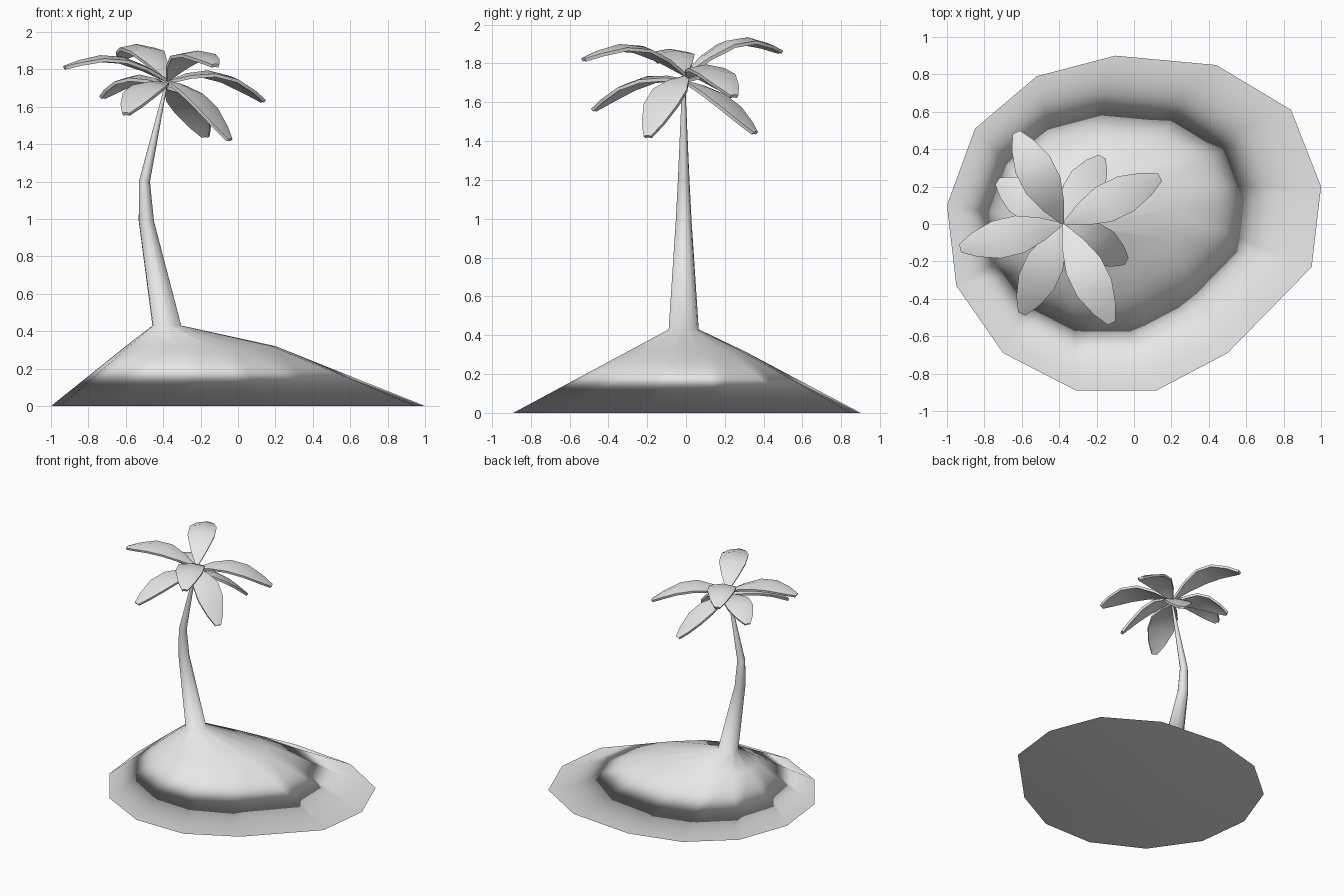
import bpy
import bmesh
import math
from mathutils import Vector

cube = bpy.data.objects.get("Cube")
if cube:
    bpy.data.objects.remove(cube, do_unlink=True)

# Single pale material
pale_grey = bpy.data.materials.new("pale_grey")
pale_grey.use_nodes = True
colour = (0.8, 0.8, 0.8, 1)
pale_grey.diffuse_color = colour
for node in pale_grey.node_tree.nodes:
    if node.type == "BSDF_PRINCIPLED":
        node.inputs["Base Color"].default_value = colour


def make_object(name, bm, sharp_angle=None):
    """Turn a bmesh into a smooth shaded, coloured object."""
    bmesh.ops.recalc_face_normals(bm, faces=bm.faces[:])
    mesh = bpy.data.meshes.new(name)
    bm.to_mesh(mesh)
    bm.free()
    mesh.materials.append(pale_grey)
    mesh.shade_smooth()
    if sharp_angle:
        mesh.set_sharp_from_angle(angle=math.radians(sharp_angle))
    obj = bpy.data.objects.new(name, mesh)
    bpy.context.scene.collection.objects.link(obj)
    return obj


def bridge(bm, lower, upper):
    """Join two equal closed rings of vertices with quads."""
    count = len(lower)
    for i in range(count):
        j = (i + 1) % count
        bm.faces.new((lower[i], lower[j], upper[j], upper[i]))


# Island and trunk: one loft from the irregular shore up to the treetop
shore = [(-0.1, 0.9), (-0.52, 0.79), (-0.85, 0.51), (-1, 0.1), (-0.95, -0.33),
         (-0.7, -0.69), (-0.31, -0.89), (0.12, -0.89), (0.5, -0.69),
         (0.95, -0.23), (1, 0.2), (0.84, 0.61), (0.44, 0.85)]
# Trunk sections: centre x, height, radius
trunk = [(-0.38, 0.43, 0.078), (-0.49, 0.99, 0.041),
         (-0.5, 1.2, 0.03), (-0.388, 1.7, 0.008)]
trunk_y = -0.012

sections = [[(x, y, 0) for x, y in shore],
            [(0.4 * x - 0.2, 0.33 * y, 0.32) for x, y in shore]]
for centre, height, radius in trunk:
    ring = []
    for x, y in shore:
        angle = math.atan2(y, x)
        ring.append((centre + radius * math.cos(angle),
                     trunk_y + radius * math.sin(angle), height))
    sections.append(ring)

bm = bmesh.new()
rings = [[bm.verts.new(point) for point in section] for section in sections]
for lower, upper in zip(rings, rings[1:]):
    bridge(bm, lower, upper)
bm.faces.new(rings[0])
bm.faces.new(rings[-1])
island = make_object("island_and_trunk", bm)
weighted = island.modifiers.new("area_normals", "WEIGHTED_NORMAL")
weighted.mode = "FACE_AREA"

# Leaf outline: position along the leaf, half width
outline = [(0, 0.006), (0.2, 0.062), (0.42, 0.102),
           (0.65, 0.102), (0.86, 0.065), (1, 0.022)]


def make_leaf(name, base_z, tip, arch):
    """Arched, slightly folded leaf with a thin solid edge."""
    base = Vector((-0.38, 0, base_z))
    tip = Vector(tip)
    run = tip - base
    side = Vector((-run.y, run.x, 0)).normalized()
    bm = bmesh.new()
    rows = []
    for t, half in outline:
        spine = base + run * t
        spine.z += arch * math.sin(math.pi * t)
        row = []
        for s in (-1, 0, 1):
            drop = Vector((0, 0, -0.18 * half * abs(s)))
            row.append(bm.verts.new(spine + side * half * s + drop))
        rows.append(row)
    for near, far in zip(rows, rows[1:]):
        for k in range(len(near) - 1):
            bm.faces.new((near[k], far[k], far[k + 1], near[k + 1]))
    bmesh.ops.recalc_face_normals(bm, faces=bm.faces[:])
    bmesh.ops.solidify(bm, geom=bm.faces[:], thickness=0.018)
    make_object(name, bm, sharp_angle=45)


# Crown: base height, tip, arch
leaves = {
    "upper_leaf_left": (1.74, (0.14, 0.25, 1.64), 0.1),
    "upper_leaf_back": (1.75, (-0.63, 0.49, 1.87), 0.12),
    "upper_leaf_right": (1.75, (-0.93, -0.13, 1.82), 0.09),
    "upper_leaf_front": (1.75, (-0.12, -0.53, 1.83), 0.11),
    "lower_leaf_back_left": (1.71, (-0.17, 0.36, 1.45), 0.06),
    "lower_leaf_front_left": (1.74, (-0.04, -0.2, 1.43), 0.08),
    "lower_leaf_front_right": (1.72, (-0.6, -0.48, 1.57), 0.08),
    "lower_leaf_back_right": (1.72, (-0.73, 0.23, 1.66), 0.08),
}
for name, (base_z, tip, arch) in leaves.items():
    make_leaf(name, base_z, tip, arch)
